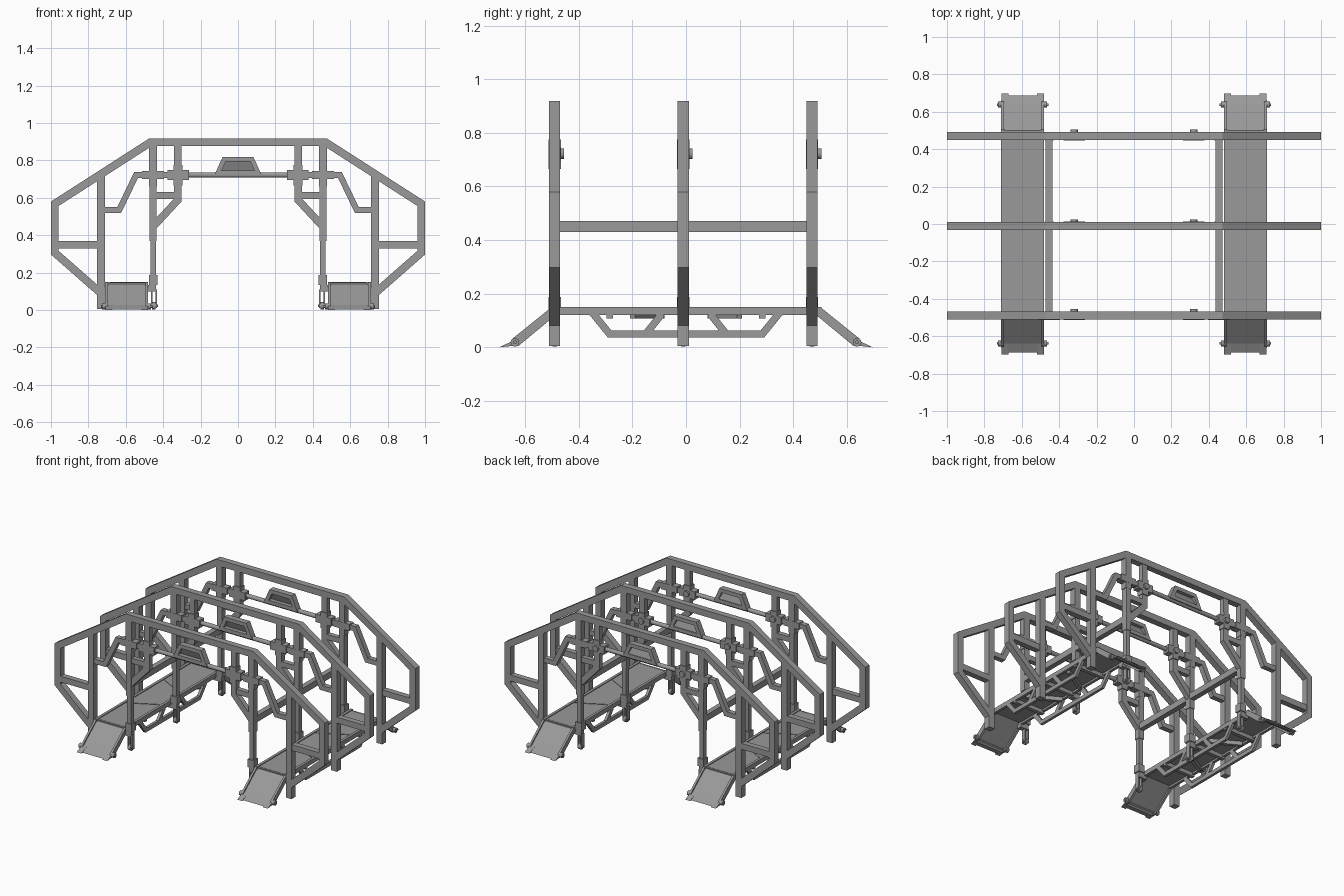
import bpy, bmesh, math
from mathutils import Vector

if "Cube" in bpy.data.objects:
    bpy.data.objects.remove(bpy.data.objects["Cube"])

grey = bpy.data.materials.new("steel_grey")
grey.diffuse_color = (0.32, 0.32, 0.32, 1)
grey.use_nodes = True
grey.node_tree.nodes["Principled BSDF"].inputs["Base Color"].default_value = grey.diffuse_color


def finish(name, bm):
    bmesh.ops.recalc_face_normals(bm, faces=bm.faces)
    me = bpy.data.meshes.new(name)
    bm.to_mesh(me)
    bm.free()
    me.materials.append(grey)
    ob = bpy.data.objects.new(name, me)
    bpy.context.collection.objects.link(ob)
    return ob


def place(u, v, w, plane):
    """Profile coordinates u, v and depth w to 3D."""
    return {"xz": (u, w, v), "yz": (w, u, v), "xy": (u, v, w)}[plane]


def prism(name, pts, w0, w1, plane="xz"):
    """Extruded polygon."""
    bm = bmesh.new()
    a = [bm.verts.new(place(u, v, w0, plane)) for u, v in pts]
    b = [bm.verts.new(place(u, v, w1, plane)) for u, v in pts]
    bm.faces.new(a)
    bm.faces.new(b[::-1])
    n = len(pts)
    for i in range(n):
        j = (i + 1) % n
        bm.faces.new((a[i], a[j], b[j], b[i]))
    return finish(name, bm)


def beam(name, path, width, w0, w1, plane="xz", closed=False):
    """Rectangular bar along a path with mitred corners."""
    p = [Vector(q) for q in path]
    n = len(p)
    bm = bmesh.new()
    rings = []
    for i in range(n):
        d0 = (p[i] - p[i - 1]).normalized() if i or closed else None
        d1 = (p[(i + 1) % n] - p[i]).normalized() if i < n - 1 or closed else None
        d0, d1 = d0 or d1, d1 or d0
        n0, n1 = Vector((-d0.y, d0.x)), Vector((-d1.y, d1.x))
        m = (n0 + n1).normalized()
        off = m * (width / 2 / m.dot(n0))
        corners = [(p[i] + off, w0), (p[i] - off, w0), (p[i] - off, w1), (p[i] + off, w1)]
        rings.append([bm.verts.new(place(c.x, c.y, w, plane)) for c, w in corners])
    for i in range(n if closed else n - 1):
        a, b = rings[i], rings[(i + 1) % n]
        for k in range(4):
            bm.faces.new((a[k], a[(k + 1) % 4], b[(k + 1) % 4], b[k]))
    if not closed:
        bm.faces.new(rings[0])
        bm.faces.new(rings[-1][::-1])
    return finish(name, bm)


def box(name, x0, x1, y0, y1, z0, z1):
    return prism(name, [(x0, z0), (x1, z0), (x1, z1), (x0, z1)], y0, y1)


def rod(name, c, r, length, axis, sides=16):
    """Cylinder centred at c along x, y or z."""
    bm = bmesh.new()
    bmesh.ops.create_cone(bm, cap_ends=True, segments=sides, radius1=r, radius2=r, depth=length)
    for v in bm.verts:
        x, y, z = v.co
        v.co = Vector(c) + Vector({"x": (z, x, y), "y": (x, z, y), "z": (x, y, z)}[axis])
    ob = finish(name, bm)
    for f in ob.data.polygons:
        f.use_smooth = len(f.vertices) == 4
    return ob


# Three arched frames
for yc in (-0.49, -0.01, 0.47):
    y0, y1 = yc - 0.021, yc + 0.021
    half = [(0.468, 0.897), (0.98, 0.568), (0.98, 0.307), (0.735, 0.092)]
    beam("arch_frame", [(-x, z) for x, z in half[::-1]] + half, 0.042, y0, y1)

    # Centre rail with its tapered handle
    rod("centre_rail", (0, yc, 0.722), 0.014, 0.56, "x")
    beam("handle_rim", [(-0.107, 0.733), (-0.074, 0.807), (0.074, 0.807), (0.107, 0.733)],
         0.025, yc - 0.02, yc + 0.02, closed=True)
    prism("handle_panel", [(yc + 0.012, 0.735), (yc - 0.012, 0.8), (yc - 0.006, 0.8),
                           (yc + 0.018, 0.735)], -0.09, 0.09, "yz")

    for s in (-1, 1):
        def sbox(name, xa, xb, za, zb, d=0.021):
            box(name, s * xa, s * xb, yc - d, yc + d, za, zb)

        def sbeam(name, path, w, d=0.017):
            beam(name, [(s * x, z) for x, z in path], w, yc - d, yc + d)

        # Outer post and side bar
        sbox("outer_post", 0.712, 0.755, 0.005, 0.725)
        sbox("side_bar", 0.75, 0.965, 0.33, 0.37, 0.019)
        # Inner post, stepped, with collar, fork foot and roller
        sbox("inner_post_top", 0.433, 0.477, 0.66, 0.885)
        sbox("inner_post_middle", 0.435, 0.472, 0.37, 0.67, 0.02)
        sbox("inner_post_lower", 0.439, 0.469, 0.18, 0.38, 0.016)
        sbox("post_collar", 0.43, 0.476, 0.135, 0.188, 0.023)
        sbox("post_neck", 0.438, 0.47, 0.10, 0.14, 0.017)
        for xf in (0.438, 0.462):
            sbox("foot_prong", xf - 0.004, xf + 0.004, 0.012, 0.11, 0.015)
        rod("foot_roller", (s * 0.45, yc, 0.022), 0.02, 0.018, "x")
        rod("foot_axle", (s * 0.45, yc, 0.022), 0.007, 0.042, "x", 10)
        sbox("deck_bracket", 0.465, 0.5, 0.10, 0.135, 0.016)
        # Hanger post, brace and strut
        sbeam("hanger_post", [(0.322, 0.88), (0.322, 0.588), (0.45, 0.45)], 0.04)
        sbox("hanger_strut", 0.335, 0.44, 0.595, 0.63, 0.016)
        # Cranked arm to outer post
        sbeam("cranked_arm", [(0.27, 0.722), (0.545, 0.722), (0.635, 0.535), (0.72, 0.535)], 0.032)
        # Pipe joints
        sbox("joint_sleeve", 0.262, 0.378, 0.695, 0.748, 0.023)
        sbox("joint_upright", 0.298, 0.346, 0.665, 0.775, 0.023)
        rod("joint_cap", (s * 0.32, yc + 0.01, 0.722), 0.02, 0.05, "y", 12)
        sbox("post_joint", 0.395, 0.512, 0.7, 0.744, 0.022)

for s in (-1, 1):
    # Long rail joining the inner posts
    a, b = sorted((s * 0.437, s * 0.472))
    box("long_rail", a, b, -0.49, 0.47, 0.43, 0.472)

    # Walkway deck
    a, b = sorted((s * 0.482, s * 0.708))
    box("deck_plate", a, b, -0.5, 0.5, 0.134, 0.146)
    for xr in (0.489, 0.701):
        c, d = sorted((s * (xr - 0.009), s * (xr + 0.009)))
        box("deck_side_rail", c, d, -0.505, 0.505, 0.121, 0.151)
        # Truss below each side rail
        beam("truss", [(-0.35, 0.13), (-0.285, 0.05), (0.285, 0.05), (0.35, 0.13)],
             0.027, c, d, "yz")
        for t in (-1, 1):
            beam("truss_brace", [(t * 0.09, 0.125), (t * 0.15, 0.05)], 0.027, c, d, "yz")
    # Cross ties and diagonals under the deck
    for yt in (-0.285, 0, 0.285):
        box("cross_tie", a, b, yt - 0.012, yt + 0.012, 0.108, 0.134)
    for t in (-1, 1):
        beam("floor_diagonal", [(s * 0.69, t * 0.2), (s * 0.495, t * 0.09)], 0.022, 0.108, 0.134, "xy")
        beam("deck_seam", [(s * 0.685, t * 0.2), (s * 0.495, t * 0.1)], 0.004, 0.145, 0.149, "xy")

    # Ramps at both ends
    for t in (-1, 1):
        top, toe = [(t * 0.49, 0.147), (t * 0.64, 0.027)], (t * 0.672, 0.005)
        prism("ramp_plate", top + [toe, (t * 0.632, 0.018), (t * 0.486, 0.135)], a, b, "yz")
        # Toe lips with a notch between them
        for xa, xb in ((0.482, 0.518), (0.672, 0.708)):
            prism("ramp_toe", [(t * 0.64, 0.027), (t * 0.697, 0), (t * 0.66, 0.004)],
                  s * xa, s * xb, "yz")
        prism("ramp_toe_centre", [(t * 0.64, 0.027), (t * 0.687, 0.002), (t * 0.66, 0.004)],
              s * 0.518, s * 0.672, "yz")
        for xr in (0.487, 0.703):
            prism("ramp_side_rail", [(t * 0.49, 0.151), (t * 0.505, 0.147), (t * 0.65, 0.03),
                                     (t * 0.66, 0.005), (t * 0.625, 0.005), (t * 0.48, 0.125)],
                  s * (xr - 0.007), s * (xr + 0.007), "yz")
            # Rollers at the foot of the ramp
            xo = xr + math.copysign(0.012, xr - 0.6)
            rod("ramp_roller", (s * xo, t * 0.638, 0.019), 0.016, 0.022, "x")
            rod("ramp_axle", (s * xo, t * 0.638, 0.019), 0.007, 0.034, "x", 10)
